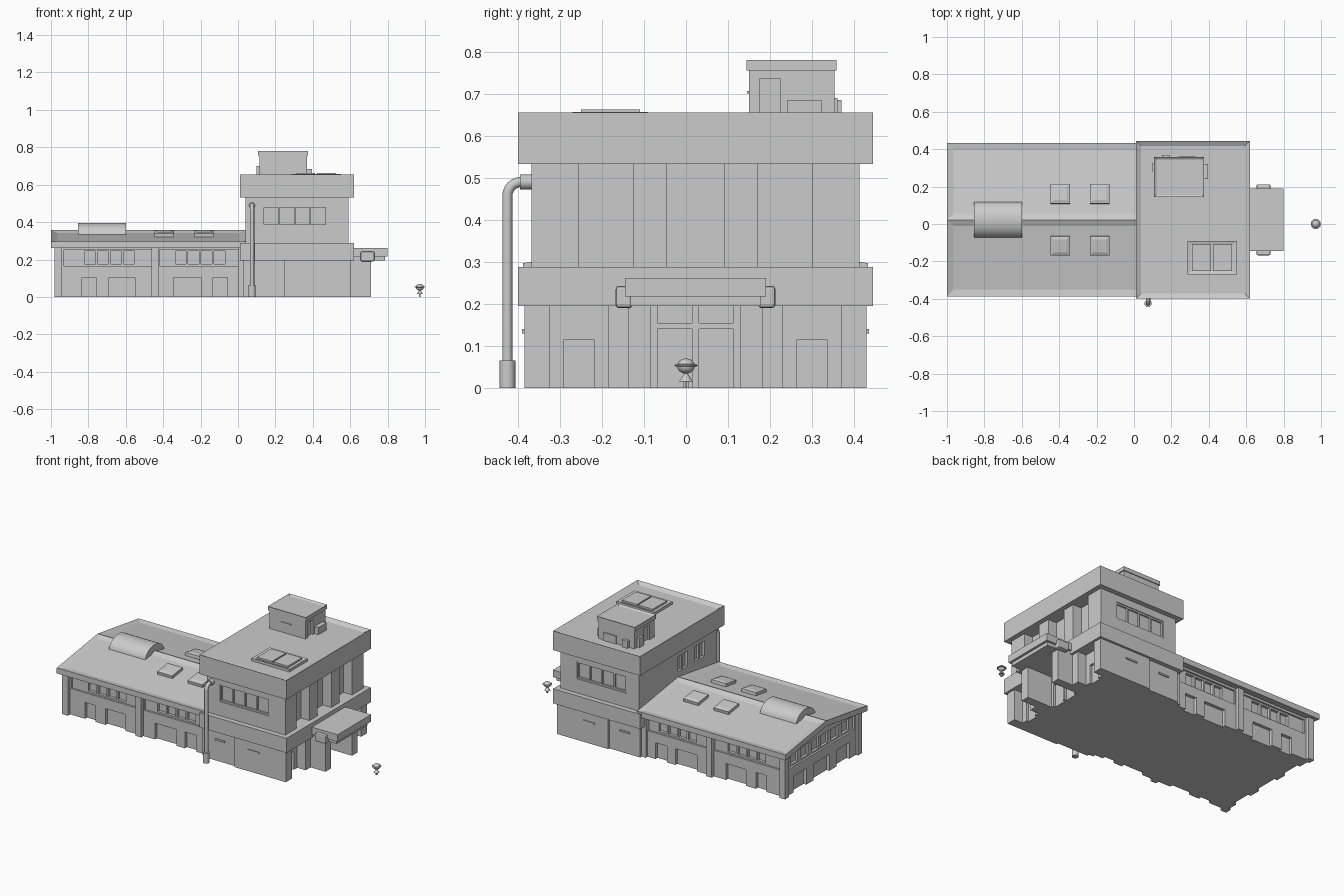
import bpy, bmesh, math
from mathutils import Matrix, Vector

if "Cube" in bpy.data.objects:
    bpy.data.objects.remove(bpy.data.objects["Cube"])

C = 0.0225  # symmetry plane of the building in y


def finish(name, bm):
    bmesh.ops.recalc_face_normals(bm, faces=bm.faces)
    me = bpy.data.meshes.new(name)
    bm.to_mesh(me)
    bm.free()
    ob = bpy.data.objects.new(name, me)
    bpy.context.collection.objects.link(ob)
    return ob


def add_box(bm, b):
    x0, x1, y0, y1, z0, z1 = b
    m = Matrix.Translation(((x0 + x1) / 2, (y0 + y1) / 2, (z0 + z1) / 2))
    m = m @ Matrix.Diagonal((x1 - x0, y1 - y0, z1 - z0, 1))
    bmesh.ops.create_cube(bm, size=1, matrix=m)


def boxes(name, *items):
    bm = bmesh.new()
    for b in items:
        add_box(bm, b)
    return finish(name, bm)


def sink(bm, face, margin, depth):
    # inset a face and push it inwards
    n = face.normal.copy()
    bmesh.ops.inset_region(bm, faces=[face], thickness=margin, use_even_offset=True)
    bmesh.ops.translate(bm, verts=face.verts, vec=-n * depth)


def tray(name, b, margin, depth):
    bm = bmesh.new()
    add_box(bm, b)
    bm.normal_update()
    sink(bm, max(bm.faces, key=lambda f: f.normal.z), margin, depth)
    return finish(name, bm)


def prism(name, pts, x0, x1, panels=False):
    bm = bmesh.new()
    f = bm.faces.new([bm.verts.new((x0, C + y, z)) for y, z in pts])
    r = bmesh.ops.extrude_face_region(bm, geom=[f])
    vs = [v for v in r['geom'] if isinstance(v, bmesh.types.BMVert)]
    bmesh.ops.translate(bm, verts=vs, vec=(x1 - x0, 0, 0))
    bmesh.ops.recalc_face_normals(bm, faces=bm.faces)
    if panels:
        for f in [f for f in bm.faces if f.normal.z > 0.5]:
            sink(bm, f, 0.035, 0.01)
    return finish(name, bm)


def cut(ob, items):
    k = boxes("cutter", *items)
    k.hide_render = True
    m = ob.modifiers.new("cut", 'BOOLEAN')
    m.operation, m.solver, m.object = 'DIFFERENCE', 'EXACT', k
    bpy.context.view_layer.objects.active = ob
    bpy.ops.object.modifier_apply(modifier=m.name)
    bpy.data.objects.remove(k)


def both(x0, x1, a, b, z0, z1):
    # box at y offsets a..b from the centre plane, on both sides
    return [(x0, x1, C + a, C + b, z0, z1), (x0, x1, C - b, C - a, z0, z1)]


# Low wing walls with window strips and doors
W = 0.362
wing = prism("wing_walls", [(-W, 0), (W, 0), (W, 0.28), (0, 0.335), (-W, 0.28)], -0.965, 0.06)
strips = both(-0.93, -0.46, W - 0.012, W + 0.1, 0.165, 0.255) + both(-0.42, 0.0, W - 0.012, W + 0.1, 0.165, 0.255)
cut(wing, strips)
panes, doors = [], []
for start in (-0.82, -0.335):
    for i in range(4):
        x = start + i * 0.069
        panes += both(x, x + 0.058, W - 0.03, W + 0.1, 0.175, 0.245)
for x0, x1 in ((-0.835, -0.76), (-0.69, -0.55), (-0.345, -0.195), (-0.135, -0.055)):
    doors += both(x0, x1, W - 0.02, W + 0.1, -0.1, 0.103)
cut(wing, panes + doors)
cut(wing, [(-1.1, -0.953, C - 0.33, C + 0.33, 0.165, 0.255)])
end = []
for o, top in ((0.045, 0.25), (0.15, 0.245), (0.255, 0.245)):
    end += both(-1.1, -0.937, o - 0.035, o + 0.035, 0.175, top)
end += both(-1.1, -0.945, 0.15, 0.28, -0.1, 0.103) + [(-1.1, -0.945, C - 0.08, C + 0.08, -0.1, 0.103)]
cut(wing, end)
boxes("wing_piers", *both(-0.98, -0.94, 0.345, 0.385, 0, 0.275),
      *both(-0.465, -0.425, 0.345, 0.385, 0, 0.275), *both(0.0, 0.05, 0.345, 0.38, 0, 0.275))

# Gabled roof with sunken panels
R = 0.41
prism("wing_roof", [(-R, 0.262), (0, 0.322), (R, 0.262), (R, 0.297), (0, 0.357), (-R, 0.297)], -1.0, 0.042, True)

# Barrel skylight across the ridge
arc = [(0.095 * math.cos(math.pi * i / 16), 0.325 + 0.07 * math.sin(math.pi * i / 16)) for i in range(17)]
barrel = prism("barrel_skylight", arc, -0.855, -0.60)
for p in barrel.data.polygons:
    p.use_smooth = abs(p.normal.x) < 0.5 and p.normal.z > -0.5
barrel.data.set_sharp_from_angle(angle=math.radians(40))

# Four square roof lights tilted with the slope
slope = math.atan2(0.06, R)
for s in (-1, 1):
    for x in (-0.395, -0.183):
        o = tray("roof_light", (-0.052, 0.052, -0.052, 0.052, -0.015, 0.012), 0.017, -0.006)
        o.location = (x, C + s * 0.138, 0.357 - 0.138 * 0.06 / R - 0.003)
        o.rotation_euler = (-s * slope, 0, 0)

# Tower ground floor with recessed bays and entrance
low = boxes("tower_ground_floor", (0.03, 0.605, C - 0.407, C + 0.407, 0, 0.21))
cut(low, both(0.545, 0.7, 0.2085, 0.347, -0.1, 0.196)
    + [(0.52, 0.7, C - 0.106, C + 0.106, -0.1, 0.196)]
    + both(-0.1, 0.245, 0.395, 0.5, -0.1, 0.196))
cut(low, both(0.53, 0.7, 0.2415, 0.3125, -0.1, 0.115))
boxes("entrance_walls", *both(0.55, 0.71, 0.106, 0.16, 0, 0.205))
boxes("entrance_door_frame", *both(0.515, 0.535, 0.09, 0.108, 0, 0.196),
      (0.515, 0.535, C - 0.008, C + 0.008, 0, 0.196), (0.515, 0.535, C - 0.1, C + 0.1, 0.14, 0.155))
boxes("side_door_ledges", *both(0.10, 0.17, 0.39, 0.402, 0.13, 0.14), *both(0.34, 0.42, 0.4, 0.413, 0.13, 0.14))
boxes("middle_band", (0.01, 0.62, C - 0.422, C + 0.422, 0.195, 0.288))

# Entrance canopy with rounded side lamps
boxes("canopy", (0.6, 0.80, C - 0.168, C + 0.168, 0.217, 0.262), (0.6, 0.785, C - 0.155, C + 0.155, 0.195, 0.22))
lamps = boxes("canopy_side_lamps", *both(0.655, 0.73, 0.15, 0.19, 0.19, 0.243))
bv = lamps.modifiers.new("round", 'BEVEL')
bv.width, bv.segments = 0.008, 2

# Tower upper floor: fins on the right, wide windows front and back
up = boxes("tower_upper_floor", (0.04, 0.59, C - 0.39, C + 0.39, 0.27, 0.56))
cut(up, both(0.53, 0.7, 0.149, 0.278, 0.286, 0.535) + [(0.53, 0.7, C - 0.069, C + 0.069, 0.286, 0.535)]
    + both(0.13, 0.475, 0.375, 0.5, 0.378, 0.488)
    + [(-0.1, 0.055, y, y + 0.1, 0.39, 0.485) for y in (-0.07, -0.24)])
bars = []
for i in range(5):
    x = 0.13 + i * 0.08425
    bars += both(x, x + 0.008, 0.37, 0.385, 0.378, 0.488)
bars += both(0.13, 0.475, 0.37, 0.385, 0.378, 0.388) + both(0.13, 0.475, 0.37, 0.385, 0.478, 0.488)
boxes("window_frames", *bars)
boxes("side_window_bars", *[(0.042, 0.06, y + 0.046, y + 0.054, 0.388, 0.487) for y in (-0.07, -0.24)])

# Tower roof with parapet, hatch and stair hut
tray("tower_roof", (0.01, 0.62, C - 0.422, C + 0.422, 0.533, 0.655), 0.028, 0.015)
tray("roof_hatch", (0.285, 0.55, -0.27, -0.09, 0.63, 0.657), 0.02, 0.005)
boxes("hatch_panels", (0.31, 0.413, -0.25, -0.11, 0.64, 0.663), (0.422, 0.525, -0.25, -0.11, 0.64, 0.663))
hut = boxes("stair_hut", (0.115, 0.368, 0.15, 0.353, 0.63, 0.76))
cut(hut, [(0.355, 0.5, 0.175, 0.225, 0.635, 0.735), (0.0, 0.128, 0.20, 0.26, 0.635, 0.735)])
tray("hut_cap", (0.108, 0.375, 0.144, 0.358, 0.755, 0.78), 0.012, 0.008)
boxes("hut_units", (0.36, 0.396, 0.24, 0.322, 0.635, 0.685), (0.15, 0.19, 0.345, 0.37, 0.635, 0.685),
      (0.10, 0.12, 0.28, 0.325, 0.635, 0.70), (0.2, 0.27, 0.145, 0.152, 0.70, 0.707),
      (0.24, 0.33, 0.35, 0.36, 0.635, 0.69))


def lathe(name, profile, loc, seg=20):
    bm = bmesh.new()
    vs = [bm.verts.new((r, 0, z)) for r, z in profile]
    es = [bm.edges.new(p) for p in zip(vs, vs[1:])]
    bmesh.ops.spin(bm, geom=vs + es, axis=(0, 0, 1), cent=(0, 0, 0), angle=2 * math.pi, steps=seg)
    bmesh.ops.remove_doubles(bm, verts=bm.verts, dist=1e-5)
    for f in bm.faces:
        f.smooth = True
    ob = finish(name, bm)
    ob.data.set_sharp_from_angle(angle=math.radians(40))
    ob.location = loc
    return ob


# Drain pipe with elbow, foot and wall collar
cu = bpy.data.curves.new("drain_pipe", 'CURVE')
cu.dimensions, cu.bevel_depth, cu.bevel_resolution = '3D', 0.012, 4
path = [(-0.425, 0.02)] + [(-0.392 - 0.033 * math.cos(a), 0.457 + 0.033 * math.sin(a))
                           for a in [math.pi / 2 * i / 6 for i in range(7)]] + [(-0.36, 0.49)]
sp = cu.splines.new('POLY')
sp.points.add(len(path) - 1)
for p, (y, z) in zip(sp.points, path):
    p.co = (0.075, y, z, 1)
bpy.context.collection.objects.link(bpy.data.objects.new("drain_pipe", cu))
lathe("pipe_foot", [(0, 0), (0.019, 0), (0.019, 0.065), (0, 0.065)], (0.075, -0.425, 0))
collar = lathe("pipe_collar", [(0, 0), (0.018, 0), (0.018, 0.03), (0, 0.03)], (0.075, -0.365, 0.49))
collar.rotation_euler = (math.pi / 2, 0, 0)

# Small ringed globe ornament on a cone stand
ball = [(0.021 * math.sin(math.pi * i / 12), 0.052 - 0.018 * math.cos(math.pi * i / 12)) for i in range(13)]
lathe("globe", ball, (0.972, 0, 0))
lathe("globe_ring", [(0.018, 0.05), (0.027, 0.052), (0.027, 0.055), (0.018, 0.057)], (0.972, 0, 0))
lathe("globe_stand", [(0, 0.015), (0.017, 0.015), (0.003, 0.036), (0, 0.036)], (0.972, 0, 0))
boxes("globe_feet", (0.968, 0.976, -0.006, -0.001, 0, 0.017), (0.968, 0.976, 0.001, 0.006, 0, 0.017))
